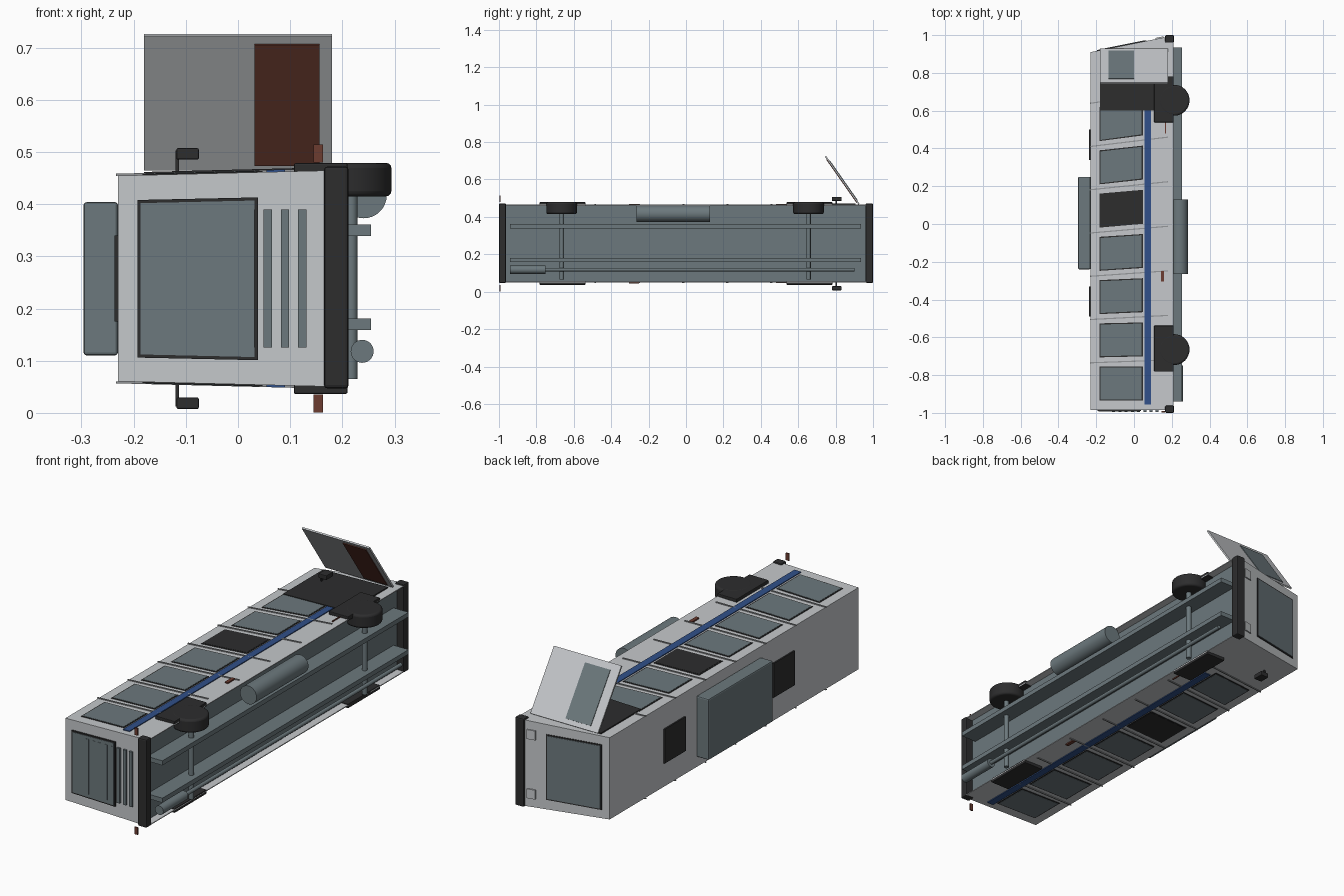
import bpy, bmesh, math
from mathutils import Vector

cube = bpy.data.objects.get("Cube")
if cube:
    bpy.data.objects.remove(cube)


def material(name, rgb):
    m = bpy.data.materials.new(name)
    m.use_nodes = True
    m.diffuse_color = (*rgb, 1)
    m.node_tree.nodes["Principled BSDF"].inputs["Base Color"].default_value = (*rgb, 1)
    return m


WHITE = material("pale grey paint", (0.56, 0.58, 0.60))
TEAL = material("slate teal", (0.15, 0.19, 0.205))
DARK = material("charcoal", (0.026, 0.026, 0.027))
BLUE = material("blue stripe", (0.03, 0.08, 0.25))
RUST = material("rust brown", (0.15, 0.045, 0.03))
GREY = material("mid grey", (0.3, 0.31, 0.32))

MID = 0.2575


def half(x):
    """Half width of the body, tapering towards the roof at -x."""
    return 0.197 + 0.011 * (x + 0.23) / 0.44


def nose(x):
    """Raked front end."""
    return 0.91 + 0.08 * (x + 0.23) / 0.4


def finish(name, bm, mat):
    bmesh.ops.recalc_face_normals(bm, faces=bm.faces)
    me = bpy.data.meshes.new(name)
    bm.to_mesh(me)
    bm.free()
    me.materials.append(mat)
    ob = bpy.data.objects.new(name, me)
    bpy.context.collection.objects.link(ob)
    return ob


def slab(name, pts, offset, mat):
    """Polygon extruded along an offset vector."""
    bm = bmesh.new()
    f = bm.faces.new([bm.verts.new(p) for p in pts])
    ext = bmesh.ops.extrude_face_region(bm, geom=[f], use_keep_orig=True)
    moved = [v for v in ext["geom"] if isinstance(v, bmesh.types.BMVert)]
    bmesh.ops.translate(bm, verts=moved, vec=Vector(offset))
    return finish(name, bm, mat)


def box(name, x, y, z, mat, bevel=0):
    pts = [(x[0], y[0], z[0]), (x[1], y[0], z[0]), (x[1], y[1], z[0]), (x[0], y[1], z[0])]
    ob = slab(name, pts, (0, 0, z[1] - z[0]), mat)
    if bevel:
        b = ob.modifiers.new("Bevel", "BEVEL")
        b.width, b.segments = bevel, 2
    return ob


def side_plate(name, s, xy, t, mat):
    """Plate lying on a tapered side, s = 1 upper or -1 lower."""
    return slab(name, [(x, y, MID + s * half(x)) for x, y in xy], (0, 0, s * t), mat)


def rect(x0, x1, y0, y1, d0=0, d1=0):
    return [(x0, y0 + d0), (x1, y0 + d1), (x1, y1 + d1), (x0, y1 + d0)]


def cylinder(name, centre, r, length, axis, mat, bevel=0):
    bm = bmesh.new()
    bmesh.ops.create_cone(bm, cap_ends=True, segments=32, radius1=r, radius2=r, depth=length)
    ob = finish(name, bm, mat)
    ob.location = centre
    if axis == "y":
        ob.rotation_euler.x = math.pi / 2
    if bevel:
        b = ob.modifiers.new("Bevel", "BEVEL")
        b.width, b.segments = bevel, 3
    bpy.ops.object.select_all(action="DESELECT")
    ob.select_set(True)
    bpy.context.view_layer.objects.active = ob
    bpy.ops.object.shade_smooth_by_angle(angle=math.radians(40))
    return ob


# Body shell lying on its side: roof at -x, floor at +x
FLOOR, REAR = 0.175, -0.985
bm = bmesh.new()
rings = []
for x in (-0.23, FLOOR):
    h = half(x)
    rings.append([bm.verts.new(p) for p in (
        (x, REAR, MID - h), (x, nose(x), MID - h), (x, nose(x), MID + h), (x, REAR, MID + h))])
for ring in rings:
    bm.faces.new(ring)
for i in range(4):
    j = (i + 1) % 4
    bm.faces.new((rings[0][i], rings[0][j], rings[1][j], rings[1][i]))
body = finish("body", bm, WHITE)
body.data.materials.append(TEAL)
for p in body.data.polygons:
    p.material_index = 1 if p.normal.x > 0.9 else 0

# Both sides: windows, ribs, stripe, skirt, arches, mirrors, markers
for s, tag in ((1, "upper"), (-1, "lower")):
    side_plate(f"{tag}_skirt", s, rect(FLOOR - 0.005, 0.21, REAR, 0.985), -0.004, WHITE)
    side_plate(f"{tag}_stripe", s, rect(0.055, 0.09, -0.955, 0.62), 0.004, BLUE)
    for i in range(7):
        y, d = -0.935 + 0.229 * i, 0.005 * i
        side_plate(f"{tag}_window_frame", s, rect(-0.183, 0.047, y, y + 0.18, 0, d), 0.002, DARK)
        side_plate(f"{tag}_window", s, rect(-0.177, 0.041, y + 0.006, y + 0.174, 0, d),
                   0.003, DARK if i == 4 else TEAL)
        y = -0.738 + 0.229 * i
        side_plate(f"{tag}_rib", s, rect(-0.234, 0.18, y, y + 0.006, 0, 0.015 + 0.007 * i), 0.004, GREY)
    side_plate(f"{tag}_side_marker", s, rect(0.143, 0.16, -0.305, -0.25), 0.006, RUST)
    side_plate(f"{tag}_front_marker", s, rect(0.164, 0.169, 0.48, 0.55), 0.005, RUST)

    def zr(a, b):
        return sorted((MID + s * a, MID + s * b))

    for y in (-0.66, 0.66):
        box(f"{tag}_wheel_arch", (0.107, 0.21), (y - 0.122, y + 0.122), zr(0.2, 0.221), DARK, 0.003)
    box(f"{tag}_mirror", (-0.118, -0.075), (0.78, 0.832), zr(0.228, 0.25), DARK, 0.003)
    box(f"{tag}_mirror_arm", (-0.12, -0.113), (0.798, 0.808), zr(0.19, 0.245), DARK)
    box(f"{tag}_rear_flag", (0.145, 0.163), (-0.997, -0.991), zr(0.222, 0.2565), RUST)
    z0, z1 = zr(0.12, 0.165)
    slab(f"{tag}_headlight", [(x, nose(x), z) for x, z in
         ((0.115, z0), (0.155, z0), (0.155, z1), (0.115, z1))], (0, 0.006, 0), WHITE)

# Doorway on the upper side and the raised door with window and inner panel
side_plate("doorway", 1, rect(-0.18, 0.165, 0.6, 0.905), 0.006, DARK)
low, high = Vector((0, 0.922, 0.465)), Vector((0, 0.742, 0.722))
out = Vector((0, 0.82, 0.573))


def door_plate(name, x0, x1, a, b, t, mat, base=0):
    p, q = low.lerp(high, a) + out * base, low.lerp(high, b) + out * base
    slab(name, [(x0, *p.yz), (x1, *p.yz), (x1, *q.yz), (x0, *q.yz)], out * t, mat)


door_plate("door", -0.18, 0.18, 0, 1, 0.008, WHITE)
door_plate("door_window", -0.135, 0, 0.07, 0.9, 0.003, TEAL, 0.008)
door_plate("door_inner_panel", 0.032, 0.156, 0.04, 0.94, -0.003, RUST)

# Rear window and grille slots
for name, g, t, mat in (("rear_window_frame", 0, 0.006, DARK), ("rear_window", 0.006, 0.008, TEAL)):
    slab(name, [(-0.193 + g, REAR, 0.106 + g), (0.038 - g, REAR, 0.101 + g),
                (0.038 - g, REAR, 0.413 - g), (-0.193 + g, REAR, 0.408 - g)], (0, -t, 0), mat)
for i in range(8):
    x = -0.108 + 0.033 * i
    box("grille_slot", (x - 0.008, x + 0.008), (REAR - 0.0095, REAR), (0.125, 0.39), TEAL)

# Windscreen on the raked nose
for name, g, t, mat in (("windscreen_frame", 0, 0.003, DARK), ("windscreen", 0.006, 0.005, TEAL)):
    a, b = -0.195 + g, 0.065 - g
    slab(name, [(a, nose(a), 0.1 + g), (b, nose(b), 0.1 + g),
                (b, nose(b), 0.415 - g), (a, nose(a), 0.415 - g)], (0, t, 0), mat)

# Bumpers
for name, y in (("front_bumper", (0.96, 1.0)), ("rear_bumper", (-1.0, -0.962))):
    box(name, (0.165, 0.212), y, (0.047, 0.472), DARK, 0.006)

# Roof unit and hatches
box("roof_unit", (-0.296, -0.23), (-0.24, 0.25), (0.11, 0.404), TEAL, 0.006)
for y in (-0.41, 0.42):
    box("roof_hatch", (-0.237, -0.23), (y - 0.08, y + 0.08), (0.175, 0.34), DARK)

# Chassis rails, axles, wheels, tank and exhaust
for z in (0.17, 0.35):
    box("chassis_rail", (FLOOR, 0.255), (-0.94, 0.935), (z - 0.011, z + 0.011), TEAL)
for y in (-0.665, 0.655):
    cylinder("axle", (0.217, y, 0.25), 0.012, 0.37, "z", TEAL)
    cylinder("wheel", (0.212, y, 0.447), 0.082, 0.064, "z", DARK, 0.01)
cylinder("fuel_tank", (0.241, -0.068, 0.417), 0.044, 0.395, "y", TEAL)
cylinder("exhaust_pipe", (0.238, -0.02, 0.118), 0.009, 1.84, "y", TEAL)
cylinder("muffler", (0.238, -0.845, 0.118), 0.022, 0.19, "y", TEAL)
